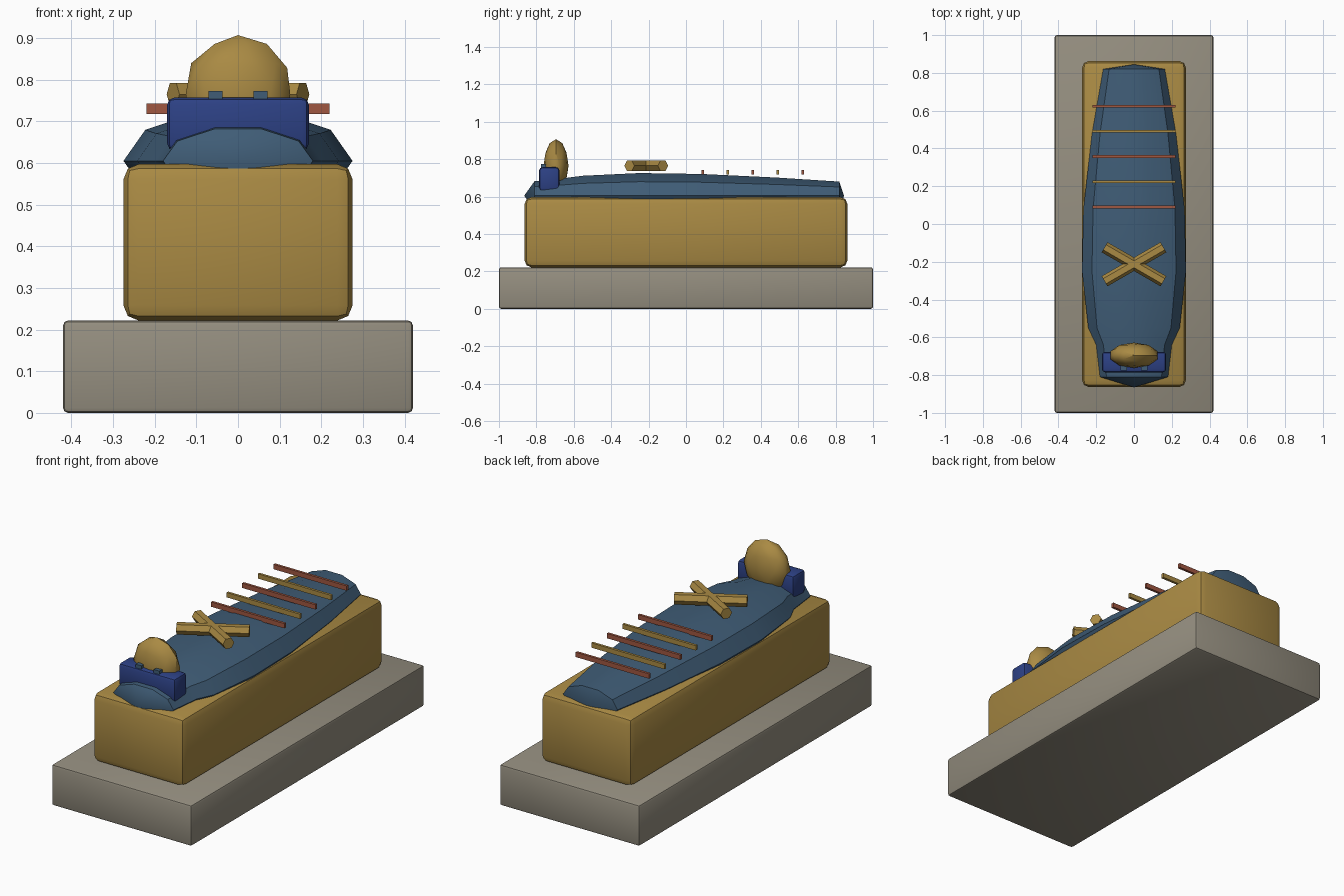
import bpy, bmesh, math

if "Cube" in bpy.data.objects:
    bpy.data.objects.remove(bpy.data.objects["Cube"])


def material(name, rgb):
    m = bpy.data.materials.new(name)
    m.diffuse_color = (*rgb, 1)
    m.use_nodes = True
    m.node_tree.nodes["Principled BSDF"].inputs["Base Color"].default_value = m.diffuse_color
    return m


STONE = material("grey stone", (0.30, 0.273, 0.215))
GOLD = material("gold", (0.40, 0.255, 0.057))
TEAL = material("dull teal", (0.05, 0.108, 0.182))
BLUE = material("royal blue", (0.026, 0.053, 0.235))
RUST = material("rust red", (0.35, 0.095, 0.053))


def finish(ob, name, mat, bevel=0, segments=2):
    ob.name = name
    ob.data.materials.append(mat)
    bpy.ops.object.select_all(action='DESELECT')
    ob.select_set(True)
    bpy.context.view_layer.objects.active = ob
    bpy.ops.object.transform_apply(location=False, rotation=False, scale=True)
    if bevel:
        mod = ob.modifiers.new("bevel", 'BEVEL')
        mod.width = bevel
        mod.segments = segments
        bpy.ops.object.modifier_apply(modifier=mod.name)
    bpy.ops.object.shade_smooth_by_angle(angle=math.radians(35))
    return ob


def box(name, mat, x, y, z, bevel=0, segments=2):
    """Box from (min, max) ranges on each axis."""
    bpy.ops.mesh.primitive_cube_add(size=1, location=[sum(r) / 2 for r in (x, y, z)])
    ob = bpy.context.object
    ob.scale = [r[1] - r[0] for r in (x, y, z)]
    return finish(ob, name, mat, bevel, segments)


# Base slab and coffin
box("base_slab", STONE, (-0.42, 0.42), (-1, 1), (0, 0.222), 0.012)
box("coffin_box", GOLD, (-0.275, 0.275), (-0.863, 0.863), (0.222, 0.597), 0.036)

# Body-shaped lid: ten-sided sections along y (y, half width, half height)
SECTIONS = [(-0.81, 0.18, 0.081), (-0.64, 0.20, 0.10), (-0.55, 0.242, 0.112),
            (-0.25, 0.275, 0.127), (0.08, 0.268, 0.122), (0.48, 0.222, 0.102),
            (0.82, 0.163, 0.079)]
SIDES, MID = 10, 0.605
bm = bmesh.new()
rings = []
for y, w, h in SECTIONS:
    angles = [math.tau * i / SIDES for i in range(SIDES)]
    rings.append([bm.verts.new((w * math.cos(a), y, MID + h * math.sin(a))) for a in angles])
for r, s in zip(rings, rings[1:]):
    for i in range(SIDES):
        j = (i + 1) % SIDES
        bm.faces.new((r[i], r[j], s[j], s[i]))
for ring, tip_y in ((rings[0], -0.865), (rings[-1], 0.845)):
    tip = bm.verts.new((0, tip_y, MID))
    for i in range(SIDES):
        bm.faces.new((tip, ring[i], ring[(i + 1) % SIDES]))
bmesh.ops.recalc_face_normals(bm, faces=bm.faces)
mesh = bpy.data.meshes.new("lid")
bm.to_mesh(mesh)
bm.free()
lid = bpy.data.objects.new("lid", mesh)
bpy.context.collection.objects.link(lid)
finish(lid, "body_lid", TEAL)

# Head with headdress block and eyes
bpy.ops.mesh.primitive_ico_sphere_add(subdivisions=2, radius=1, location=(0, -0.695, 0.765))
head = bpy.context.object
head.scale = (0.132, 0.067, 0.142)
finish(head, "head", GOLD)
box("headdress", BLUE, (-0.17, 0.17), (-0.785, -0.677), (0.63, 0.757), 0.017)
for side, x in (("left", -0.054), ("right", 0.054)):
    box(side + "_eye", TEAL, (x - 0.017, x + 0.017), (-0.775, -0.745), (0.745, 0.773))

# Crossed hexagonal staffs
for side, angle in (("left", 30), ("right", -30)):
    bpy.ops.mesh.primitive_cylinder_add(
        vertices=6, radius=0.031, depth=0.36, location=(0, -0.213, 0.765),
        rotation=(0, math.pi / 2, math.radians(angle)))
    ob = bpy.context.object
    finish(ob, side + "_staff", GOLD)

# Alternating bands across the legs
for i in range(5):
    y = 0.09 + 0.1335 * i
    box(f"band_{i + 1}", GOLD if i % 2 else RUST, (-0.22, 0.22),
        (y - 0.007, y + 0.007), (0.717, 0.743))
